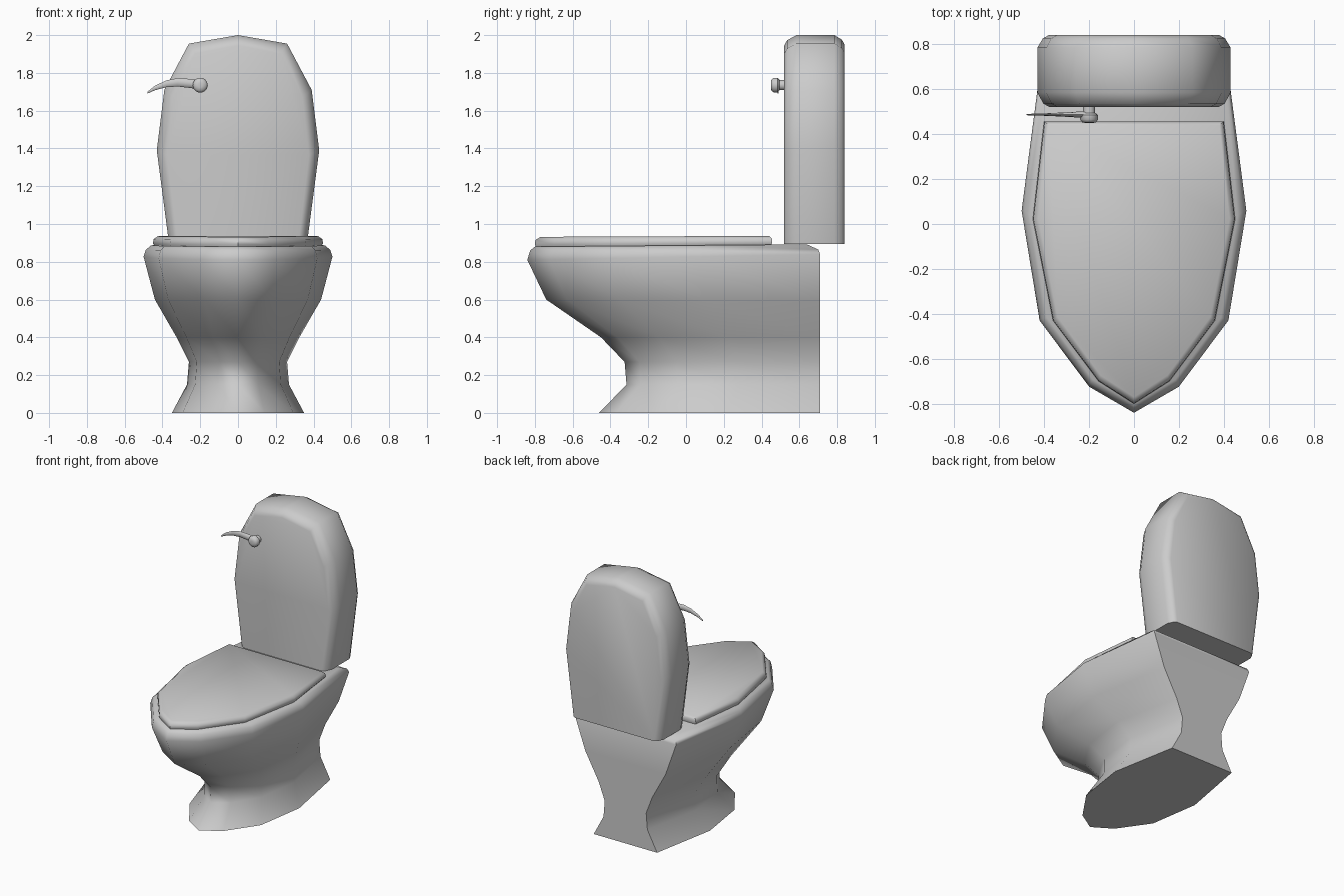
import bpy, bmesh, math
from mathutils import Vector

if "Cube" in bpy.data.objects:
    bpy.data.objects.remove(bpy.data.objects["Cube"])


def finish(name, bm, angle):
    """Turn a bmesh into a named, smooth-by-angle object."""
    bmesh.ops.recalc_face_normals(bm, faces=bm.faces)
    me = bpy.data.meshes.new(name)
    bm.to_mesh(me)
    bm.free()
    ob = bpy.data.objects.new(name, me)
    bpy.context.collection.objects.link(ob)
    bpy.ops.object.select_all(action='DESELECT')
    ob.select_set(True)
    bpy.context.view_layer.objects.active = ob
    bpy.ops.object.shade_smooth_by_angle(angle=math.radians(angle))
    return ob


def loft(name, rings, angle=60):
    """Skin a list of equal closed rings and cap both ends."""
    bm = bmesh.new()
    loops = [[bm.verts.new(p) for p in ring] for ring in rings]
    n = len(loops[0])
    for a, b in zip(loops, loops[1:]):
        for i in range(n):
            j = (i + 1) % n
            bm.faces.new((a[i], a[j], b[j], b[i]))
    bm.faces.new(loops[0])
    bm.faces.new(loops[-1])
    return finish(name, bm, angle)


def mirror_loop(half):
    """Close a half outline (last point on x = 0) across the x axis."""
    return half + [(-x, y, z) for x, y, z in reversed(half[:-1])]


# Shared pointed plan: width share, depth share from back to front
PLAN = [(1.0, 0.42), (0.84, 0.735), (0.40, 0.925), (0.0, 1.0)]


def plan_ring(w, w_back, y_front, y_back, z_front, z_back):
    half = [(w_back, y_back, z_back)]
    for u, f in PLAN:
        half.append((u * w, y_back + (y_front - y_back) * f,
                     z_back + (z_front - z_back) * f))
    return mirror_loop(half)


# Pedestal and bowl with chamfered rim
bowl_levels = [
    (0.35, 0.26, -0.46, 0.71, 0.0, 0.0),
    (0.27, 0.18, -0.315, 0.71, 0.15, 0.15),
    (0.26, 0.17, -0.325, 0.71, 0.27, 0.27),
    (0.325, 0.22, -0.45, 0.71, 0.40, 0.40),
    (0.44, 0.33, -0.74, 0.71, 0.60, 0.60),
    (0.50, 0.415, -0.84, 0.71, 0.81, 0.84),
    (0.488, 0.405, -0.825, 0.70, 0.86, 0.865),
    (0.46, 0.385, -0.80, 0.64, 0.88, 0.892),
]
loft("bowl", [plan_ring(*lv) for lv in bowl_levels])

# Lid with softened top edge
lid_levels = [
    (0.44, 0.39, -0.79, 0.45, 0.87, 0.885),
    (0.45, 0.40, -0.80, 0.455, 0.892, 0.90),
    (0.447, 0.397, -0.797, 0.455, 0.915, 0.922),
    (0.425, 0.38, -0.77, 0.44, 0.932, 0.937),
]
PLAN = [(1.0, 0.345), (0.80, 0.705), (0.35, 0.92), (0.0, 1.0)]
loft("lid", [plan_ring(*lv) for lv in lid_levels], 50)

# Tank: faceted outline swept in y, chamfered front and back
TANK = [(0.365, 0.895), (0.43, 1.39), (0.39, 1.71), (0.26, 1.955), (0, 2.0)]


def tank_ring(y, inset):
    half = []
    for x, z in TANK:
        k = (z - 0.895) / (2.0 - 0.895)
        half.append((x * (1 - inset / 0.43), y, z - inset * k))
    return mirror_loop(half)


loft("tank", [tank_ring(y, i) for y, i in
              [(0.52, 0.055), (0.535, 0.027), (0.585, 0.0),
               (0.785, 0.0), (0.825, 0.024), (0.84, 0.05)]])

# Flush knob: turned profile along y
SIDES = 14
knob = [(0.53, 0.027), (0.495, 0.027), (0.485, 0.040),
        (0.465, 0.040), (0.452, 0.030), (0.449, 0.012)]
loft("flush_knob", [[(-0.20 + r * math.cos(math.tau * i / SIDES), y,
                      1.735 + r * math.sin(math.tau * i / SIDES))
                     for i in range(SIDES)] for y, r in knob], 45)

# Flush lever: tapered curved blade; x, centre z, half height, half depth
lever = [(-0.19, 1.733, 0.025, 0.016), (-0.25, 1.744, 0.024, 0.013),
         (-0.32, 1.750, 0.022, 0.009), (-0.38, 1.742, 0.018, 0.006),
         (-0.44, 1.720, 0.012, 0.004), (-0.478, 1.696, 0.005, 0.003)]
loft("flush_lever", [[(x, 0.487 + d * math.cos(math.tau * i / 8),
                       z + h * math.sin(math.tau * i / 8))
                      for i in range(8)] for x, z, h, d in lever], 60)
